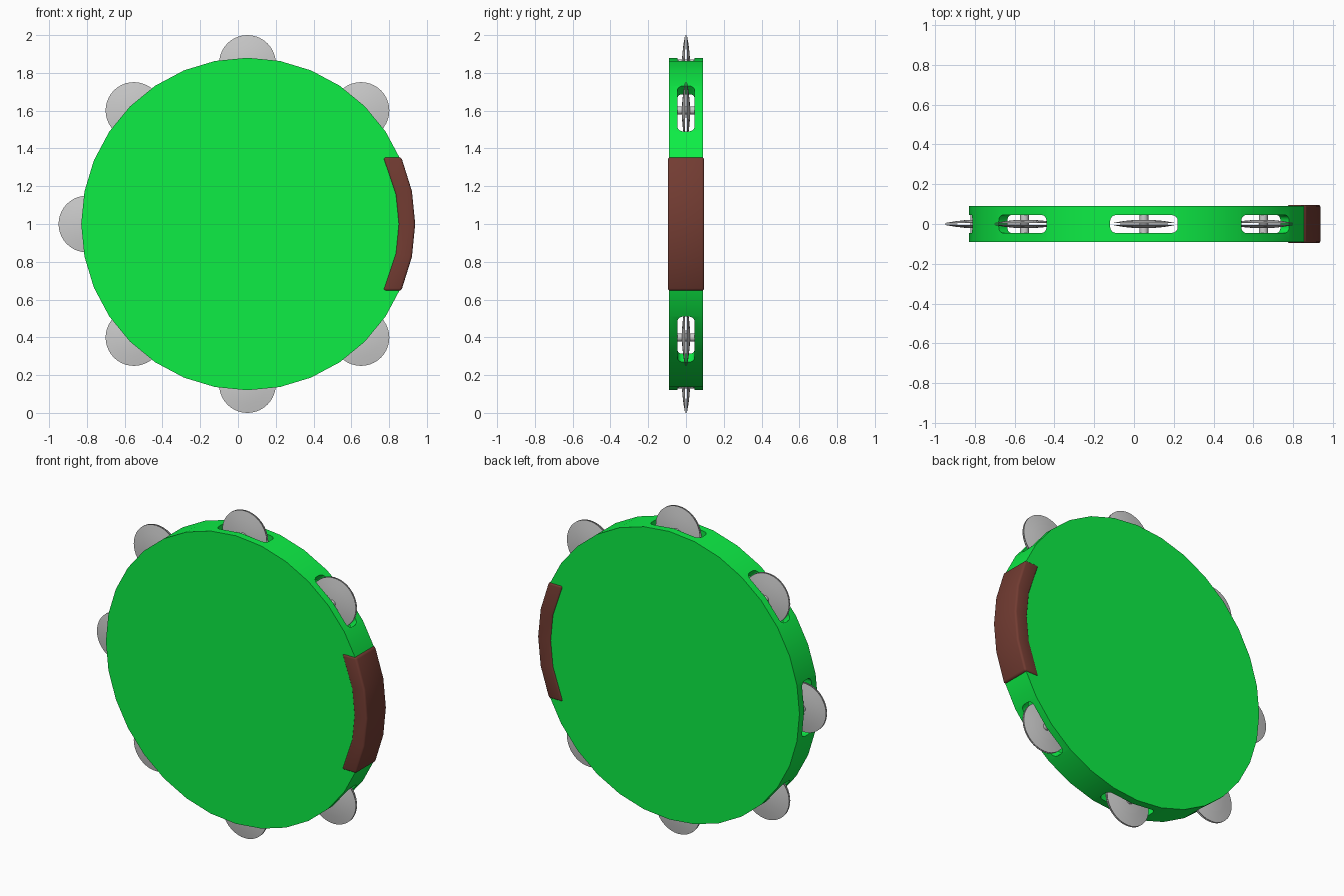
import bpy, bmesh, math
from mathutils import Matrix, Vector

if "Cube" in bpy.data.objects:
    bpy.data.objects.remove(bpy.data.objects["Cube"])

CENTRE = Vector((0.05, 0, 1))
R_OUT, R_IN, HALF = 0.88, 0.82, 0.09
JINGLE_ANGLES = [math.radians(45 * k) for k in range(1, 8)]


def material(name, rgb):
    m = bpy.data.materials.new(name)
    m.diffuse_color = (*rgb, 1)
    m.use_nodes = True
    m.node_tree.nodes["Principled BSDF"].inputs["Base Color"].default_value = m.diffuse_color
    return m


def finish(name, bm, mat=None, smooth=35):
    me = bpy.data.meshes.new(name)
    bm.to_mesh(me)
    bm.free()
    ob = bpy.data.objects.new(name, me)
    bpy.context.collection.objects.link(ob)
    if mat:
        me.materials.append(mat)
    if smooth:
        shade(ob, smooth)
    return ob


def select(ob):
    bpy.ops.object.select_all(action='DESELECT')
    ob.select_set(True)
    bpy.context.view_layer.objects.active = ob


def shade(ob, degrees):
    select(ob)
    bpy.ops.object.shade_smooth_by_angle(angle=math.radians(degrees))


def apply_modifiers(ob):
    select(ob)
    for m in list(ob.modifiers):
        bpy.ops.object.modifier_apply(modifier=m.name)


def cylinder(bm, radius, depth, sides, centre=(0, 0, 0)):
    # cylinder lying along y, with a vertex at angle zero
    return bmesh.ops.create_cone(
        bm, cap_ends=True, segments=sides, radius1=radius, radius2=radius, depth=depth,
        matrix=Matrix.Translation(centre) @ Matrix.Rotation(math.pi / 2, 4, 'X'))['verts']


def station(angle):
    # local frame on the rim: z points outward, x runs along the rim
    return Matrix.Translation(CENTRE) @ Matrix.Rotation(math.pi / 2 - angle, 4, 'Y')


green = material("green", (0.004, 0.85, 0.06))
brown = material("brown", (0.17, 0.045, 0.032))

# slot cutters: rounded boxes around the rim
bm = bmesh.new()
for a in JINGLE_ANGLES:
    part = bmesh.new()
    bmesh.ops.create_cube(part, size=1, matrix=Matrix.Translation((0, 0, 0.875)) @ Matrix.Diagonal((0.34, 0.09, 0.21, 1)))
    posts = [e for e in part.edges if abs(e.verts[0].co.z - e.verts[1].co.z) > 0.1]
    bmesh.ops.bevel(part, geom=posts, offset=0.03, segments=4, profile=0.5, affect='EDGES')
    part.transform(station(a))
    tmp = bpy.data.meshes.new("tmp")
    part.to_mesh(tmp)
    part.free()
    bm.from_mesh(tmp)
    bpy.data.meshes.remove(tmp)
cutter = finish("slot_cutter", bm, smooth=0)
cutter.hide_render = True

# hollow drum: wooden hoop with a skin on each side
bm = bmesh.new()
cylinder(bm, R_OUT, 2 * HALF, 32, CENTRE)
inner = set(cylinder(bm, R_IN, 2 * HALF - 0.008, 32, CENTRE))
bmesh.ops.reverse_faces(bm, faces=[f for f in bm.faces if f.verts[0] in inner])
drum = finish("drum", bm, green, smooth=0)
cut = drum.modifiers.new("slots", 'BOOLEAN')
cut.operation, cut.solver, cut.object = 'DIFFERENCE', 'EXACT', cutter
apply_modifiers(drum)
bpy.data.objects.remove(cutter)
shade(drum, 30)

# curved grip wrapped over the hoop, with level ends
bm = bmesh.new()
grip_z = 0.353
rings = []
for k in (-2, -1, 0, 1, 2):
    ring = []
    for r, y in ((0.80, -0.096), (0.888, -0.096), (0.888, 0.096), (0.80, 0.096)):
        a = math.radians(11.25 * k) if abs(k) < 2 else math.copysign(math.asin(grip_z / r), k)
        ring.append(bm.verts.new(CENTRE + Vector((r * math.cos(a), y, r * math.sin(a)))))
    rings.append(ring)
for p, q in zip(rings, rings[1:]):
    for i in range(4):
        bm.faces.new((p[i], p[(i + 1) % 4], q[(i + 1) % 4], q[i]))
bm.faces.new(rings[0][::-1])
bm.faces.new(rings[-1])
bmesh.ops.recalc_face_normals(bm, faces=bm.faces)
grip = finish("grip", bm, brown, smooth=0)
bev = grip.modifiers.new("soft_edges", 'BEVEL')
bev.width, bev.segments, bev.limit_method, bev.angle_limit = 0.012, 3, 'ANGLE', math.radians(40)
apply_modifiers(grip)
shade(grip, 35)


def cymbal(side, tilt):
    # thin dished disc: (radius, y) profile spun about y
    profile = [(0, 0.022), (0.05, 0.020), (0.10, 0.015), (0.15, 0.007),
               (0.15, 0.005), (0.10, 0.012), (0.05, 0.017), (0, 0.019)]
    bm = bmesh.new()
    vs = [bm.verts.new((r, side * y, 0)) for r, y in profile]
    es = [bm.edges.new(p) for p in zip(vs, vs[1:])]
    bmesh.ops.spin(bm, geom=vs + es, cent=(0, 0, 0), axis=(0, 1, 0), angle=2 * math.pi, steps=40)
    bmesh.ops.remove_doubles(bm, verts=bm.verts, dist=0.0005)
    bmesh.ops.recalc_face_normals(bm, faces=bm.faces)
    bm.transform(Matrix.Translation((0, 0, 0.85)) @ Matrix.Rotation(math.radians(tilt), 4, 'X'))
    return bm


# pairs of jingles, each on a pin across its slot
for n, a in enumerate(JINGLE_ANGLES, 1):
    for side, label in ((-1, "front"), (1, "back")):
        bm = cymbal(side, side * 0.8)
        bm.transform(station(a))
        finish(f"jingle_{label}_{n}", bm)
    bm = bmesh.new()
    cylinder(bm, 0.022, 0.092, 16, (0, 0, 0.85))
    bm.transform(station(a))
    finish(f"jingle_pin_{n}", bm)
